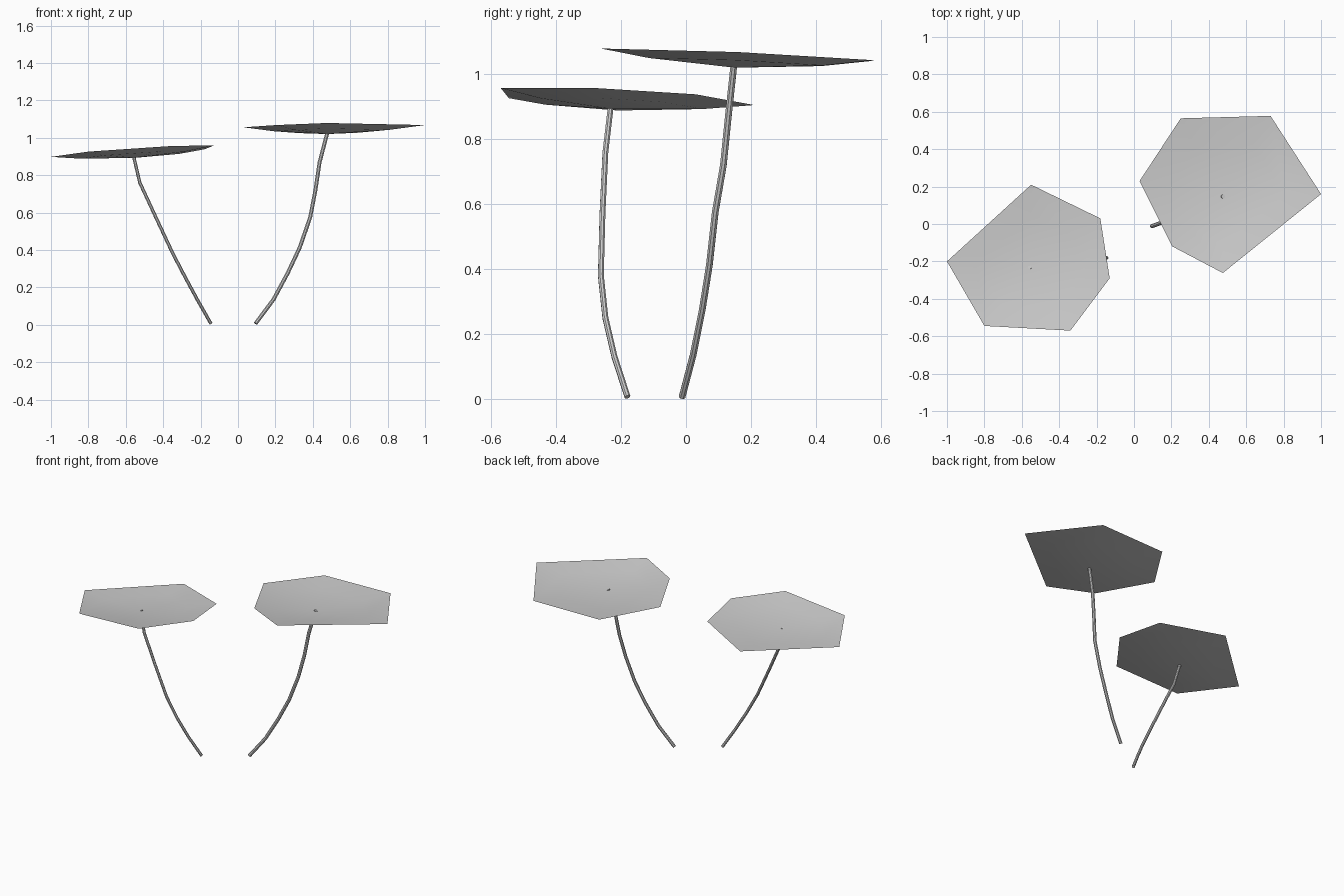
import bpy
import bmesh
from mathutils import Vector

cube = bpy.data.objects.get("Cube")
if cube:
    bpy.data.objects.remove(cube, do_unlink=True)

grey = bpy.data.materials.new("pale grey")
grey.use_nodes = True
colour = (0.6, 0.6, 0.6, 1)
grey.diffuse_color = colour
grey.node_tree.nodes["Principled BSDF"].inputs["Base Color"].default_value = colour


def make_pad(name, centre, rim, ring=0.64, sag=0.008):
    """Shallow dish: centre fan, one sagging inner ring and the outer rim."""
    bm = bmesh.new()
    c = Vector(centre)
    mid = bm.verts.new(c)
    outer = [bm.verts.new(p) for p in rim]
    inner = [bm.verts.new(c.lerp(Vector(p), ring) - Vector((0, 0, sag))) for p in rim]
    for i in range(len(rim)):
        j = (i + 1) % len(rim)
        bm.faces.new((mid, inner[i], inner[j]))
        bm.faces.new((inner[i], outer[i], outer[j], inner[j]))
    for f in bm.faces:
        f.smooth = True
        f.normal_update()
        if f.normal.z < 0:
            f.normal_flip()
    mesh = bpy.data.meshes.new(name)
    bm.to_mesh(mesh)
    bm.free()
    mesh.materials.append(grey)
    bpy.context.collection.objects.link(bpy.data.objects.new(name, mesh))


def make_stem(name, path, radius):
    """Thin capped tube along a bent path."""
    curve = bpy.data.curves.new(name, "CURVE")
    curve.dimensions = "3D"
    curve.bevel_depth = radius
    curve.bevel_resolution = 2
    curve.use_fill_caps = True
    spline = curve.splines.new("POLY")
    spline.points.add(len(path) - 1)
    for point, co in zip(spline.points, path):
        point.co = (*co, 1)
    curve.materials.append(grey)
    ob = bpy.data.objects.new(name, curve)
    bpy.context.collection.objects.link(ob)
    bpy.ops.object.select_all(action="DESELECT")
    ob.select_set(True)
    bpy.context.view_layer.objects.active = ob
    bpy.ops.object.convert(target="MESH")
    bpy.ops.object.shade_smooth_by_angle()


# Lower leaf on the right
make_pad("right_leaf", (-0.555, -0.23, 0.893), [
    (-0.55, 0.21, 0.905), (-1.0, -0.2, 0.898), (-0.8, -0.545, 0.926),
    (-0.34, -0.57, 0.957), (-0.13, -0.29, 0.958), (-0.18, 0.03, 0.938)])
make_stem("right_stem", [
    (-0.145, -0.18, 0.007), (-0.215, -0.22, 0.13), (-0.28, -0.248, 0.25),
    (-0.348, -0.262, 0.38), (-0.437, -0.257, 0.57), (-0.525, -0.248, 0.76),
    (-0.557, -0.232, 0.896)], 0.0095)

# Higher leaf on the left
make_pad("left_leaf", (0.475, 0.15, 1.02), [
    (0.03, 0.23, 1.056), (0.205, -0.12, 1.068), (0.475, -0.262, 1.079),
    (1.0, 0.16, 1.068), (0.73, 0.578, 1.043), (0.25, 0.565, 1.04)])
make_stem("left_stem", [
    (0.094, -0.012, 0.007), (0.19, 0.022, 0.136), (0.265, 0.05, 0.275),
    (0.33, 0.072, 0.413), (0.386, 0.09, 0.575), (0.414, 0.115, 0.72),
    (0.436, 0.13, 0.868), (0.477, 0.147, 1.025)], 0.011)
